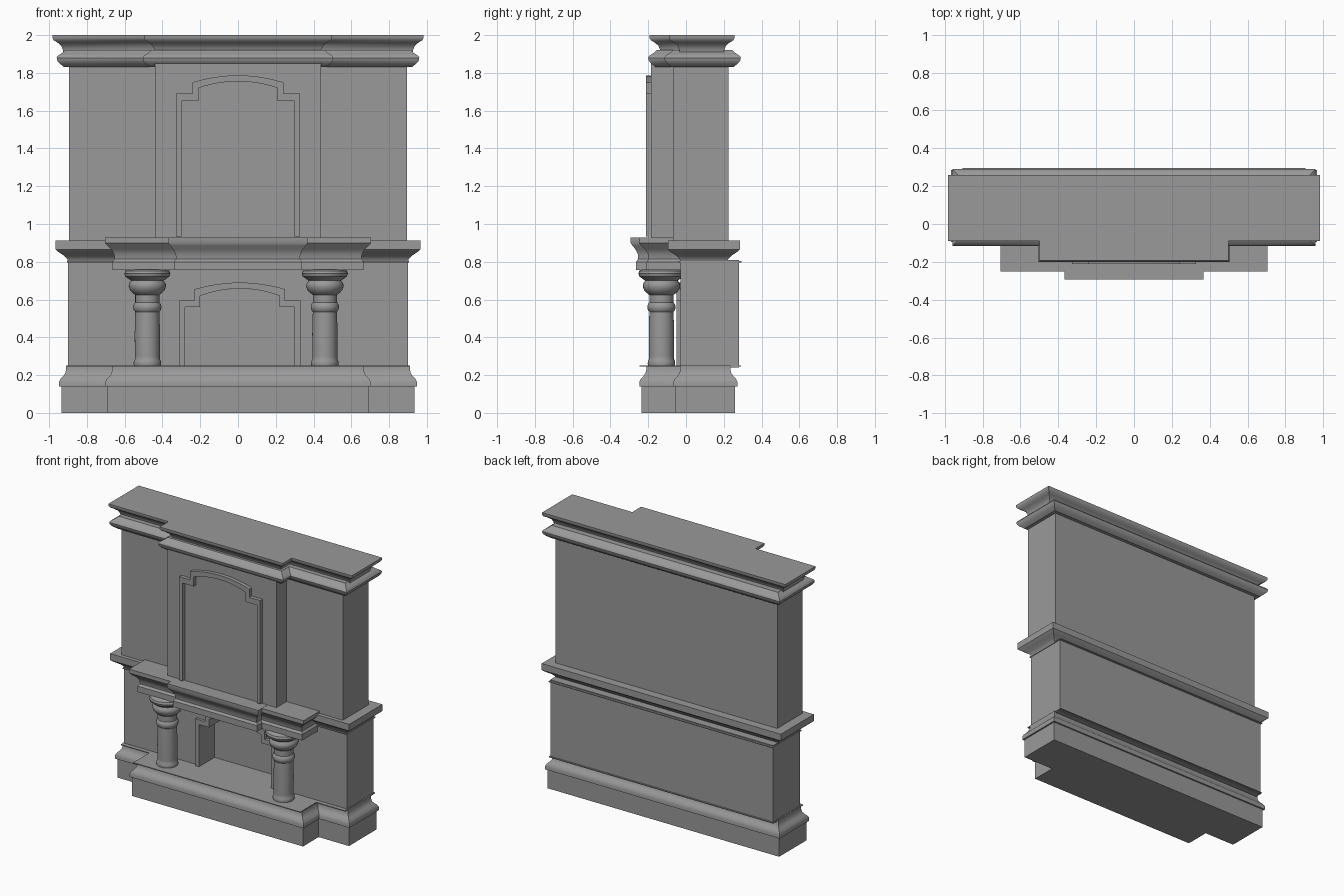
import bpy, bmesh, math
from mathutils import Vector

if "Cube" in bpy.data.objects:
    bpy.data.objects.remove(bpy.data.objects["Cube"], do_unlink=True)

stone = bpy.data.materials.new("grey stone")
stone.use_nodes = True
GREY = (0.32, 0.32, 0.32, 1)
stone.diffuse_color = GREY
stone.node_tree.nodes["Principled BSDF"].inputs["Base Color"].default_value = GREY


def finish(name, bm, smooth=False):
    bmesh.ops.recalc_face_normals(bm, faces=bm.faces)
    mesh = bpy.data.meshes.new(name)
    bm.to_mesh(mesh)
    bm.free()
    mesh.materials.append(stone)
    ob = bpy.data.objects.new(name, mesh)
    bpy.context.collection.objects.link(ob)
    if smooth:
        bpy.ops.object.select_all(action='DESELECT')
        ob.select_set(True)
        bpy.context.view_layer.objects.active = ob
        bpy.ops.object.shade_smooth_by_angle(angle=math.radians(35))
    return ob


def plan(steps, back):
    """Stepped floor plan from (half width, front y) pairs, front to back."""
    right = []
    for i, (w, y) in enumerate(steps):
        right.append((w, y))
        right.append((w, steps[i + 1][1] if i + 1 < len(steps) else back))
    left = [(-x, y) for x, y in reversed(right)]
    return [Vector(p) for p in right + left]


def moulding(name, outline, profile):
    """Sweep an (offset, z) profile round a plan with mitred corners."""
    bm = bmesh.new()
    n = len(outline)
    normals = []
    for i in range(n):
        d = (outline[(i + 1) % n] - outline[i]).normalized()
        normals.append(Vector((d.y, -d.x)))
    loops = []
    for off, z in profile:
        pts = [outline[i] + off * (normals[i - 1] + normals[i]) for i in range(n)]
        loops.append([bm.verts.new((p.x, p.y, z)) for p in pts])
    for a, b in zip(loops, loops[1:]):
        for i in range(n):
            j = (i + 1) % n
            bm.faces.new((a[i], a[j], b[j], b[i]))
    bm.faces.new(loops[0])
    bm.faces.new(loops[-1])
    return finish(name, bm, True)


def extrude_front(name, points, front, back):
    """Extrude an (x, z) outline along y."""
    bm = bmesh.new()
    face = bm.faces.new([bm.verts.new((x, front, z)) for x, z in points])
    res = bmesh.ops.extrude_face_region(bm, geom=[face])
    verts = [v for v in res["geom"] if isinstance(v, bmesh.types.BMVert)]
    bmesh.ops.translate(bm, verts=verts, vec=(0, back - front, 0))
    return finish(name, bm)


def arch(half, shoulder, bottom, step, spring, rise, cx=0.0):
    """Stepped arch outline, from left foot to right foot."""
    pts = [(-half, bottom), (-half, step), (-shoulder, step)]
    for i in range(13):
        t = -1 + i / 6
        pts.append((shoulder * t, spring + rise * (1 - t * t)))
    pts += [(shoulder, step), (half, step), (half, bottom)]
    return [(x + cx, z) for x, z in pts]


# Plinth and its moulded top
base = plan([(0.69, -0.235), (0.935, -0.055)], 0.26)
moulding("plinth", base, [(0, 0), (0, 0.14)])
moulding("plinth_moulding", base, [
    (0.012, 0.14), (0.012, 0.165), (0.005, 0.18), (-0.01, 0.195),
    (-0.02, 0.21), (-0.025, 0.23), (-0.025, 0.25)])
moulding("plinth_ledge", plan([(0.675, -0.245), (0.905, -0.06)], 0.29),
         [(0, 0.246), (0, 0.252)])

# Lower wall, with the opening cut into its front
opening = arch(0.29, 0.21, 0.25, 0.56, 0.62, 0.038, 0.01)
extrude_front("lower_wall_front",
              [(-0.9, 0.25), (-0.9, 0.81), (0.9, 0.81), (0.9, 0.25)] + opening[::-1],
              -0.03, 0.13)
extrude_front("lower_wall_back",
              [(-0.9, 0.24), (-0.9, 0.81), (0.9, 0.81), (0.9, 0.24)], 0.13, 0.28)
frame = arch(0.32, 0.24, 0.25, 0.595, 0.655, 0.035, 0.01)
extrude_front("opening_frame", frame + opening[::-1], -0.05, -0.02)

# Mantel shelf: long rear part and stepped front part
moulding("shelf_lip", plan([(0.905, -0.04)], 0.295), [(0, 0.797), (0, 0.803)])
moulding("rear_shelf", plan([(0.9, -0.03)], 0.22), [
    (0, 0.80), (0.004, 0.815), (0.018, 0.83), (0.04, 0.845),
    (0.055, 0.855), (0.066, 0.865), (0.066, 0.913)])
moulding("front_shelf", plan([(0.65, -0.195), (0.65, -0.195)][:1], -0.02), [
    (0.015, 0.757), (0.015, 0.80), (0.003, 0.815), (0.006, 0.84),
    (0.02, 0.865), (0.042, 0.885), (0.055, 0.90), (0.055, 0.928)])
moulding("front_shelf_centre", plan([(0.32, -0.245)], -0.1), [
    (0.02, 0.756), (0.02, 0.80), (0.008, 0.815), (0.01, 0.84),
    (0.022, 0.865), (0.038, 0.885), (0.048, 0.90), (0.048, 0.929)])

# Turned columns
COLUMN = [(0, 0.25), (0.071, 0.25), (0.073, 0.262), (0.071, 0.275), (0.066, 0.285),
          (0.066, 0.30), (0.067, 0.42), (0.064, 0.535), (0.072, 0.545),
          (0.075, 0.56), (0.072, 0.575), (0.064, 0.585), (0.064, 0.625),
          (0.078, 0.635), (0.092, 0.65), (0.099, 0.67), (0.097, 0.685),
          (0.086, 0.70), (0.1, 0.71), (0.117, 0.722), (0.122, 0.737),
          (0.117, 0.752), (0.105, 0.76), (0, 0.76)]
for side, x in (("left", 0.46), ("right", -0.48)):
    bm = bmesh.new()
    verts = [bm.verts.new((r, 0, z)) for r, z in COLUMN]
    edges = [bm.edges.new(pair) for pair in zip(verts, verts[1:])]
    bmesh.ops.spin(bm, geom=verts + edges, cent=(0, 0, 0), axis=(0, 0, 1),
                   angle=math.tau, steps=32)
    bmesh.ops.remove_doubles(bm, verts=bm.verts, dist=0.0005)
    bmesh.ops.translate(bm, verts=bm.verts, vec=(x, -0.13, 0))
    finish(side + "_column", bm, True)

# Upper wall with its projecting breast and raised frame
moulding("upper_wall", plan([(0.44, -0.185), (0.895, -0.068)], 0.225),
         [(0, 0.90), (0, 1.85)])
extrude_front("panel_frame",
              arch(0.328, 0.24, 0.935, 1.69, 1.75, 0.037)
              + arch(0.3, 0.21, 0.935, 1.65, 1.72, 0.035)[::-1], -0.212, -0.18)

# Two-part crown
moulding("crown_lower", plan([(0.44, -0.135), (0.895, -0.05)], 0.225), [
    (0.025, 1.83), (0.035, 1.838), (0.05, 1.85), (0.062, 1.865),
    (0.065, 1.88), (0.06, 1.89), (0.045, 1.90), (0.03, 1.91), (0.02, 1.92)])
moulding("crown_upper", plan([(0.41, -0.105), (0.895, -0.003)], 0.17), [
    (0.03, 1.905), (0.033, 1.925), (0.042, 1.945), (0.06, 1.96),
    (0.08, 1.972), (0.088, 1.985), (0.088, 2.0)])
